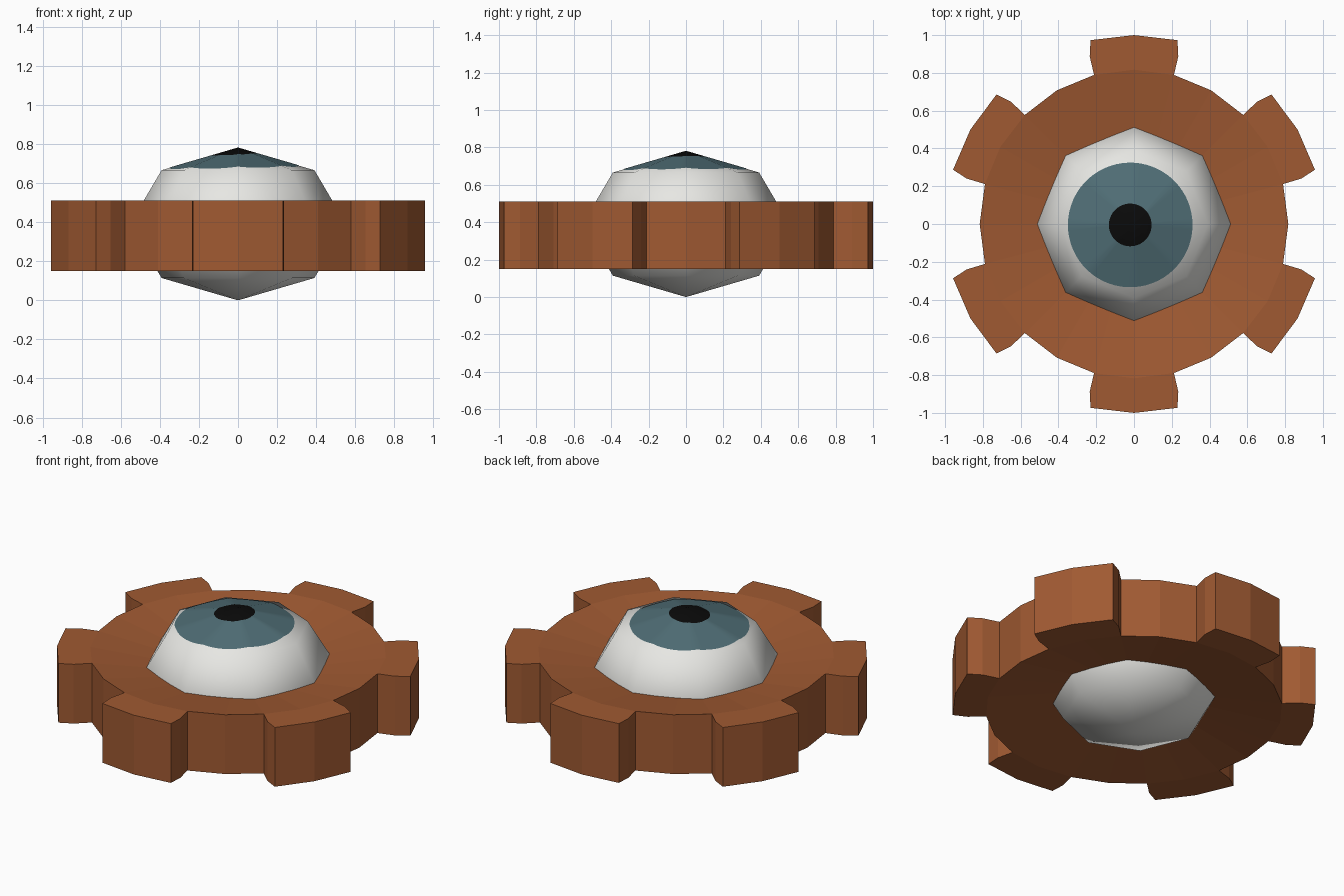
import bpy, bmesh
from math import cos, sin, pi, radians, sqrt

if "Cube" in bpy.data.objects:
    bpy.data.objects.remove(bpy.data.objects["Cube"])


def material(name, rgb):
    m = bpy.data.materials.new(name)
    m.diffuse_color = (*rgb, 1)
    m.use_nodes = True
    m.node_tree.nodes["Principled BSDF"].inputs["Base Color"].default_value = m.diffuse_color
    return m


def new_object(name, bm, mats):
    bmesh.ops.recalc_face_normals(bm, faces=bm.faces)
    me = bpy.data.meshes.new(name)
    bm.to_mesh(me)
    bm.free()
    for m in mats:
        me.materials.append(m)
    ob = bpy.data.objects.new(name, me)
    bpy.context.collection.objects.link(ob)
    return ob


brown = material("rust_brown", (0.352, 0.102, 0.032))
white = material("eye_white", (0.84, 0.84, 0.81))
teal = material("iris_teal", (0.08, 0.156, 0.181))
black = material("pupil_black", (0.003, 0.003, 0.003))

# Gear: 24-sided dished hub with six flared teeth
ROOT, Z0, Z1, DIP = 0.817, 0.15, 0.51, 0.134
TOOTH = [(0.918, -14.8), (1.0, -13.3), (1.0, 0), (1.0, 13.3), (0.918, 14.8)]


def polar(bm, r, deg, z):
    a = radians(deg)
    return bm.verts.new((r * cos(a), r * sin(a), z))


bm = bmesh.new()
outlines = []
for z, dip in ((Z0, DIP), (Z1, -DIP)):
    hub = [polar(bm, ROOT, 15 * i, z) for i in range(24)]
    centre = bm.verts.new((0, 0, z + dip))
    for i in range(24):
        bm.faces.new((centre, hub[i], hub[(i + 1) % 24]))
    outline = []
    for t in range(6):
        mid = 2 + 4 * t                       # hub index under the tooth
        tooth = [polar(bm, r, 15 * mid + a, z) for r, a in TOOTH]
        a, b, c = hub[mid - 1], hub[mid], hub[mid + 1]
        # two halves of the flat tooth side
        bm.faces.new((b, a, *tooth[:3]))
        bm.faces.new((b, *tooth[2:], c))
        outline += [a, *tooth, c, hub[(mid + 2) % 24]]
    outlines.append(outline)
lo, hi = outlines
for i in range(len(lo)):
    j = (i + 1) % len(lo)
    bm.faces.new((lo[i], lo[j], hi[j], hi[i]))
new_object("gear", bm, [brown])

# Eyeball: eight-sided, slightly flattened sphere
RAD, HALF = 0.553, 0.39
bm = bmesh.new()
bmesh.ops.create_uvsphere(bm, u_segments=8, v_segments=4, radius=1)
for v in bm.verts:
    v.co = (v.co.x * RAD, v.co.y * RAD, v.co.z * HALF + HALF)
for f in bm.faces:
    f.smooth = True
new_object("eyeball", bm, [white])

# Iris and pupil: thin plate following the top facets
CX, CY, N, LIFT = -0.02, -0.005, 64, 0.002
CAP_R = RAD * cos(pi / 4) * cos(pi / 8)
CAP_H = HALF * (1 - cos(pi / 4))


def cap_point(bm, ang, radius):
    d = CX * cos(ang) + CY * sin(ang)
    t = d + sqrt(radius ** 2 - CX ** 2 - CY ** 2 + d * d)
    off = ang % (pi / 4) - pi / 8
    z = 2 * HALF - CAP_H * t * cos(off) / CAP_R + LIFT
    return bm.verts.new((t * cos(ang), t * sin(ang), z))


bm = bmesh.new()
apex = bm.verts.new((0, 0, 2 * HALF + LIFT))
angles = [2 * pi * i / N for i in range(N)]
pupil = [cap_point(bm, a, 0.113) for a in angles]
iris = [cap_point(bm, a, 0.33) for a in angles]
for i in range(N):
    j = (i + 1) % N
    bm.faces.new((apex, pupil[i], pupil[j])).material_index = 1
    bm.faces.new((pupil[i], iris[i], iris[j], pupil[j]))
for f in bm.faces:
    f.smooth = True
new_object("iris_and_pupil", bm, [teal, black])
